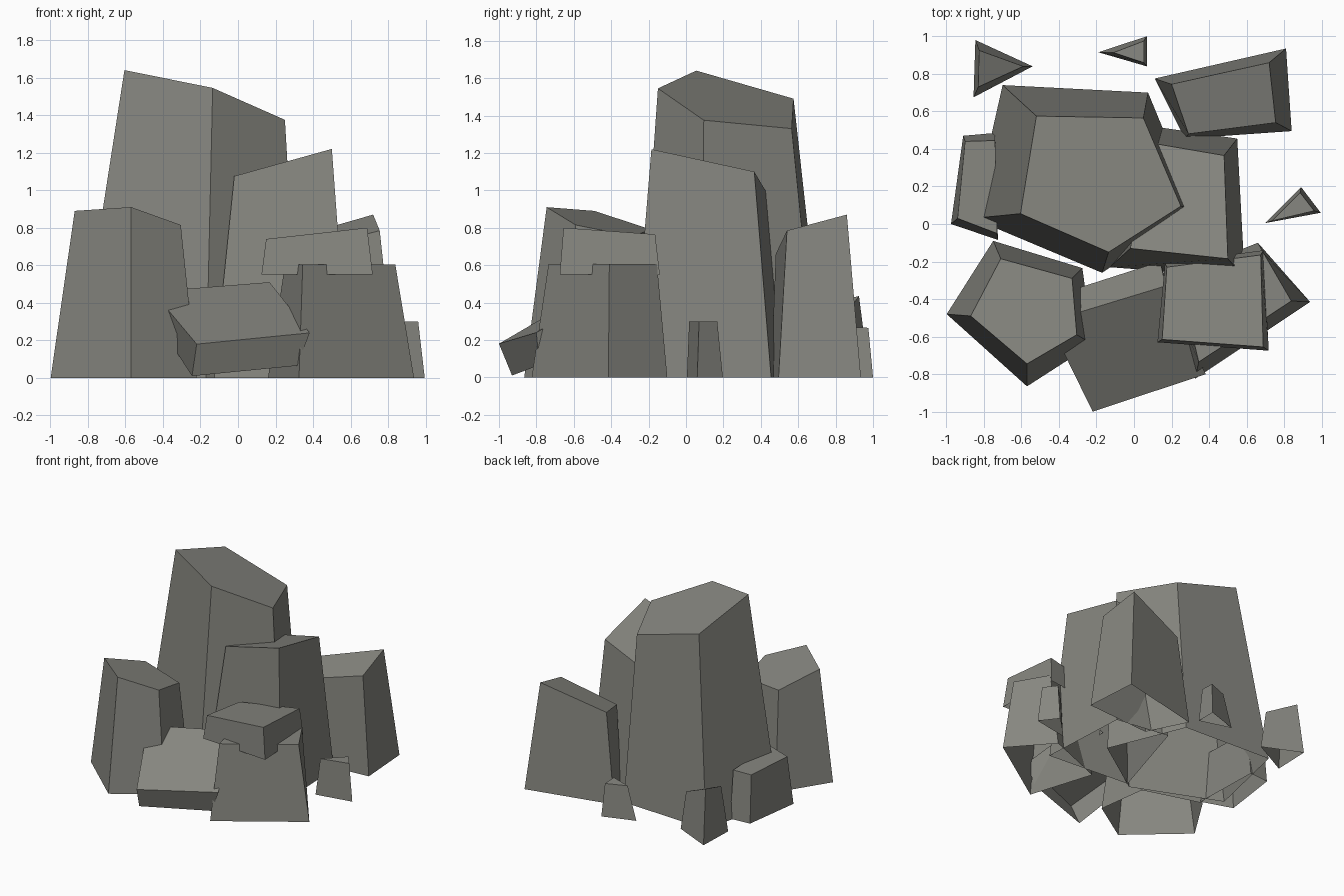
import bpy, bmesh

# one matte stone colour
stone = bpy.data.materials.new("grey_stone")
stone.diffuse_color = (0.24, 0.24, 0.215, 1.0)


def rock(name, base, top):
    """Tapered stone shell, open underneath: base ring joined to a tilted top.
    Base points without a height stand on the ground."""
    bm = bmesh.new()
    low = [bm.verts.new(p if len(p) == 3 else (*p, 0.0)) for p in base]
    high = [bm.verts.new(p) for p in top]
    n = len(low)
    bm.faces.new(high)
    for i in range(n):
        j = (i + 1) % n
        bm.faces.new((low[i], low[j], high[j], high[i]))
    mesh = bpy.data.meshes.new(name)
    bm.to_mesh(mesh)
    bm.free()
    mesh.materials.append(stone)
    obj = bpy.data.objects.new(name, mesh)
    bpy.context.collection.objects.link(obj)
    return obj


# tall five-sided pillar in the middle
rock("main_pillar",
     [(-0.86, 0.03), (-0.17, -0.26), (0.33, 0.08), (0.075, 0.70), (-0.70, 0.74)],
     [(-0.605, 0.055, 1.64), (-0.135, -0.15, 1.545), (0.25, 0.095, 1.375),
      (0.05, 0.565, 1.33), (-0.52, 0.575, 1.49)])

# second pillar leaning on its right
rock("right_pillar",
     [(-0.13, -0.23), (0.59, -0.285), (0.55, 0.455), (0.10, 0.52)],
     [(-0.02, -0.13, 1.075), (0.50, -0.185, 1.22), (0.48, 0.365, 1.10),
      (0.10, 0.43, 0.99)])

# five-sided front left pillar
rock("front_left_pillar",
     [(-0.998, -0.48), (-0.57, -0.865), (-0.22, -0.64), (-0.275, -0.235), (-0.75, -0.09)],
     [(-0.87, -0.49, 0.89), (-0.57, -0.745, 0.91), (-0.305, -0.59, 0.815),
      (-0.33, -0.29, 0.755), (-0.71, -0.185, 0.79)])

# back right block
rock("back_right_block",
     [(0.27, 0.455), (0.84, 0.495), (0.81, 0.935), (0.11, 0.775)],
     [(0.29, 0.48, 0.66), (0.755, 0.54, 0.785), (0.72, 0.86, 0.87),
      (0.20, 0.745, 0.72)])

# low block against the left side
rock("left_block",
     [(-0.975, 0.0), (-0.725, -0.085), (-0.74, 0.485), (-0.91, 0.47)],
     [(-0.94, 0.03, 0.39), (-0.73, -0.05, 0.39), (-0.74, 0.445, 0.385),
      (-0.90, 0.44, 0.385)])

# front right block
rock("front_right_block",
     [(0.325, -0.825), (0.938, -0.415), (0.66, -0.10), (0.16, -0.30)],
     [(0.345, -0.735, 0.605), (0.838, -0.41, 0.605), (0.69, -0.155, 0.605),
      (0.25, -0.33, 0.605)])

# cap slab resting on the front right block
rock("cap_slab",
     [(0.125, -0.63, 0.55), (0.718, -0.675, 0.55), (0.69, -0.14, 0.55),
      (0.165, -0.21, 0.55)],
     [(0.15, -0.615, 0.74), (0.688, -0.655, 0.80), (0.675, -0.165, 0.765),
      (0.175, -0.23, 0.71)])

# fallen slab tilted against the pillars
rock("fallen_slab",
     [(-0.245, -0.93, 0.01), (0.315, -0.785, 0.065), (0.14, -0.20, 0.33),
      (-0.42, -0.38, 0.28)],
     [(-0.22, -1.0, 0.18), (0.382, -0.80, 0.24), (0.168, -0.33, 0.51),
      (-0.455, -0.52, 0.46)])

# loose three-sided stones around the edge
rock("back_left_stone",
     [(-0.855, 0.675), (-0.54, 0.84), (-0.845, 0.98)],
     [(-0.83, 0.73, 0.385), (-0.59, 0.84, 0.32), (-0.825, 0.925, 0.435)])
rock("back_stone",
     [(-0.19, 0.915), (0.068, 0.84), (0.068, 1.0)],
     [(-0.11, 0.913, 0.265), (0.052, 0.86, 0.27), (0.052, 0.975, 0.265)])
rock("right_stone",
     [(0.70, 0.005), (0.995, 0.06), (0.89, 0.197)],
     [(0.735, 0.017, 0.30), (0.96, 0.07, 0.30), (0.885, 0.167, 0.30)])
